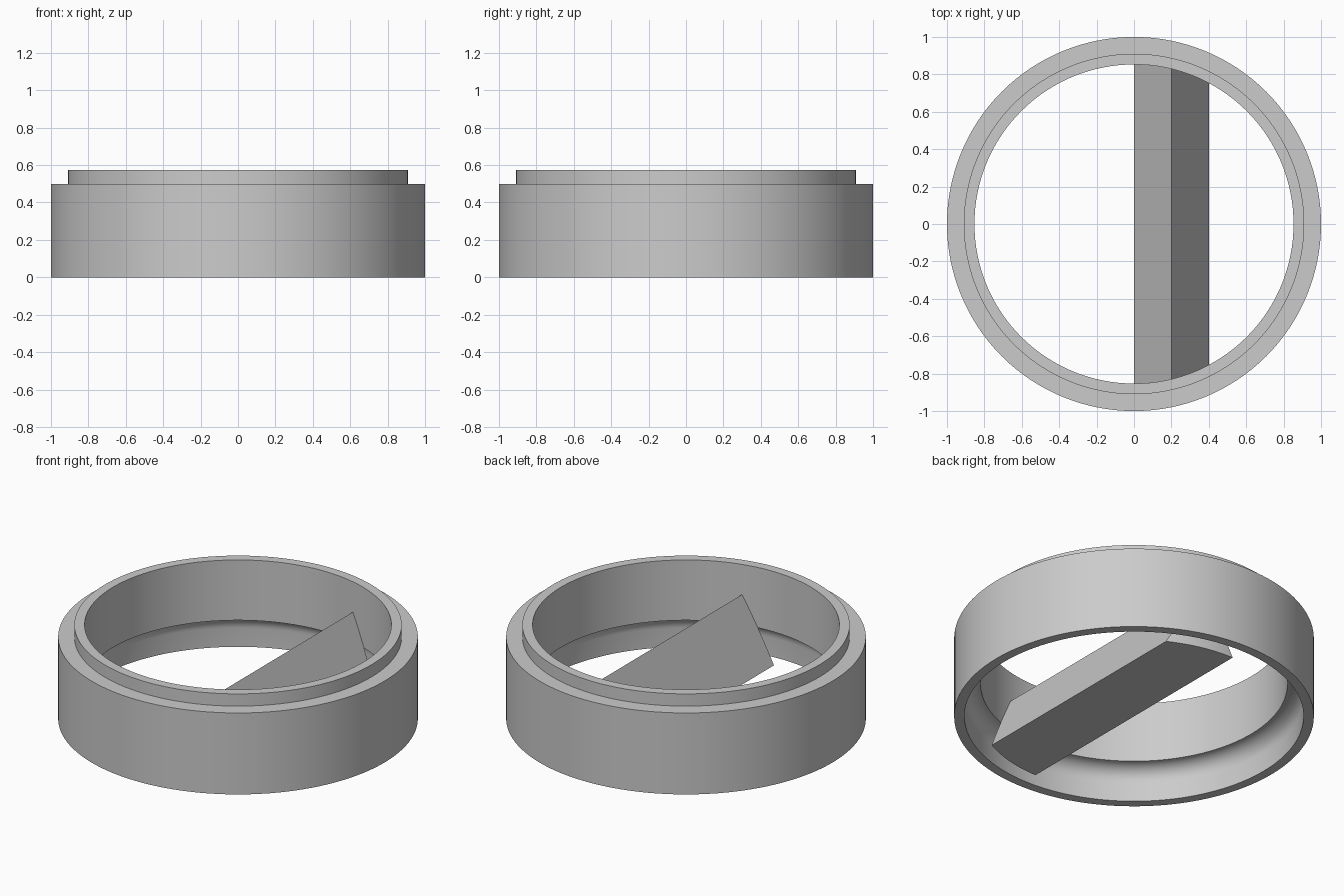
import bpy, bmesh, math

cube = bpy.data.objects.get("Cube")
if cube:
    bpy.data.objects.remove(cube)

# Single plain material
grey = bpy.data.materials.new("light_grey")
grey.use_nodes = True
colour = (0.6, 0.6, 0.6, 1)
grey.diffuse_color = colour
grey.node_tree.nodes["Principled BSDF"].inputs["Base Color"].default_value = colour

INNER, LOWER, NECK, OUTER = 0.853, 0.943, 0.91, 1.0
SEGMENTS = 128


def finish(bm, name, smooth):
    bmesh.ops.recalc_face_normals(bm, faces=bm.faces)
    mesh = bpy.data.meshes.new(name)
    bm.to_mesh(mesh)
    bm.free()
    mesh.materials.append(grey)
    obj = bpy.data.objects.new(name, mesh)
    bpy.context.collection.objects.link(obj)
    if smooth:
        bpy.ops.object.select_all(action="DESELECT")
        obj.select_set(True)
        bpy.context.view_layer.objects.active = obj
        bpy.ops.object.shade_smooth_by_angle(angle=math.radians(30))
    return obj


# Ring: revolved profile with a stepped neck and a filleted recess underneath
profile = [(LOWER, 0), (OUTER, 0), (OUTER, 0.5), (NECK, 0.5), (NECK, 0.575),
           (INNER, 0.575), (INNER, 0.205)]
fillet = LOWER - INNER
for i in range(1, 11):
    a = math.pi / 2 * i / 10
    profile.append((INNER + fillet * math.sin(a), 0.205 - fillet * (1 - math.cos(a))))

bm = bmesh.new()
loops = []
for s in range(SEGMENTS):
    t = math.tau * s / SEGMENTS
    loops.append([bm.verts.new((r * math.cos(t), r * math.sin(t), z)) for r, z in profile])
for s in range(SEGMENTS):
    a, b = loops[s], loops[(s + 1) % SEGMENTS]
    for i in range(len(profile)):
        j = (i + 1) % len(profile)
        bm.faces.new((a[i], b[i], b[j], a[j]))
finish(bm, "stepped_ring", True)

# Crossbar: triangular prism whose ends follow the bore of the ring
WIDTH, HEIGHT, SLICES = 0.4, 0.39, 16
bm = bmesh.new()
rows = []
for i in range(SLICES + 1):
    x = WIDTH * i / SLICES
    z = HEIGHT * (1 - abs(2 * x / WIDTH - 1))
    y = math.sqrt(INNER ** 2 - x ** 2)
    corners = [(x, -y, 0), (x, y, 0), (x, y, z), (x, -y, z)]
    rows.append([bm.verts.new(c) for c in corners])
for a, b in zip(rows, rows[1:]):
    for i in range(4):
        j = (i + 1) % 4
        bm.faces.new((a[i], b[i], b[j], a[j]))
bmesh.ops.remove_doubles(bm, verts=bm.verts, dist=0.0001)
finish(bm, "wedge_crossbar", True)
